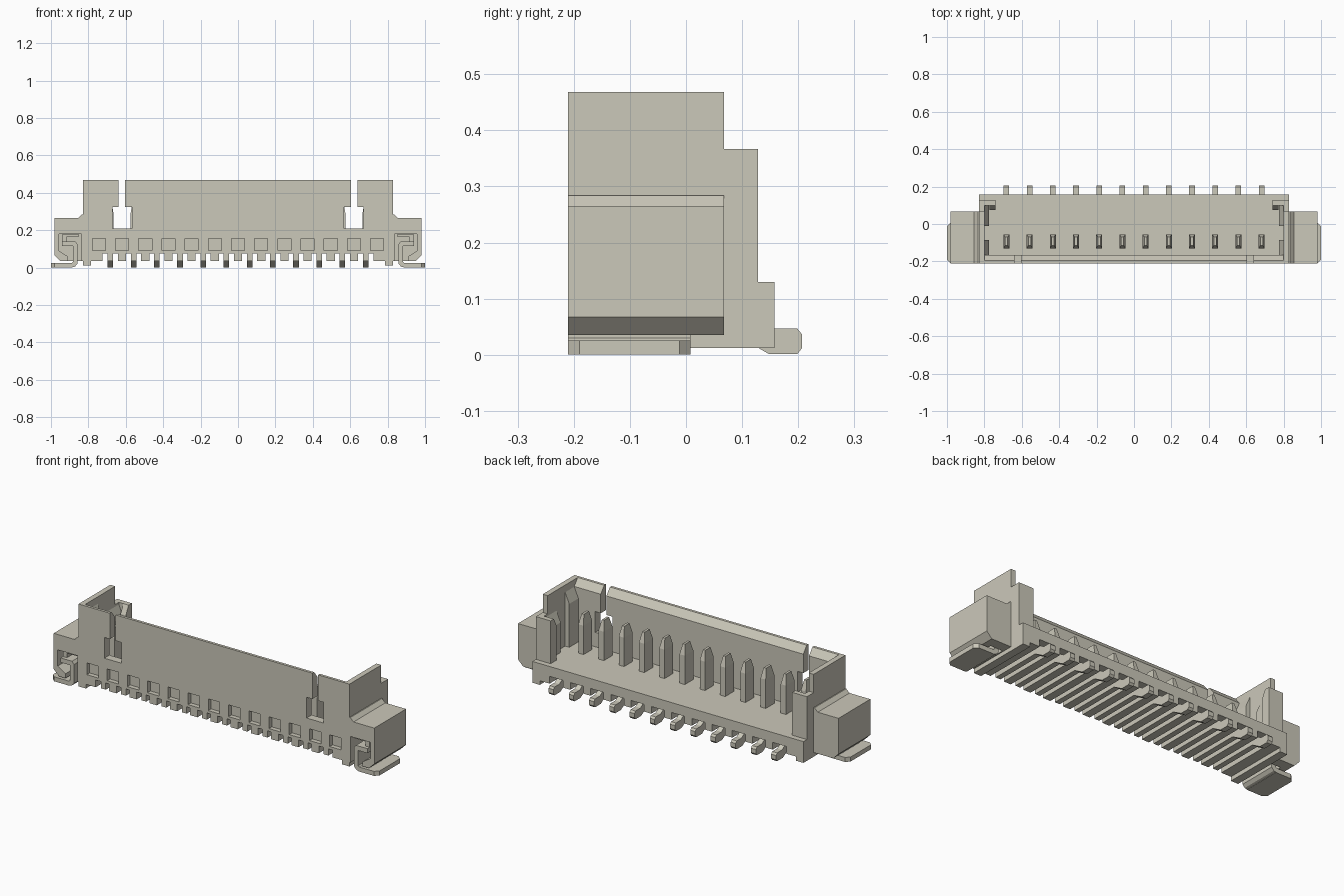
import bpy, bmesh
from mathutils import Vector

cube = bpy.data.objects.get("Cube")
if cube:
    bpy.data.objects.remove(cube, do_unlink=True)

mat = bpy.data.materials.new("warm_beige")
mat.use_nodes = True
COLOUR = (0.60, 0.58, 0.49, 1)
mat.diffuse_color = COLOUR
mat.node_tree.nodes["Principled BSDF"].inputs["Base Color"].default_value = COLOUR


def finish(bm, name):
    bmesh.ops.recalc_face_normals(bm, faces=bm.faces)
    mesh = bpy.data.meshes.new(name)
    bm.to_mesh(mesh)
    bm.free()
    mesh.materials.append(mat)
    obj = bpy.data.objects.new(name, mesh)
    bpy.context.collection.objects.link(obj)
    return obj


def prism(name, axis, pts, a, b):
    """Extrude a 2D outline along x (outline y,z), y (x,z) or z (x,y)."""
    place = {"x": lambda p, t: (t, p[0], p[1]),
             "y": lambda p, t: (p[0], t, p[1]),
             "z": lambda p, t: (p[0], p[1], t)}[axis]
    bm = bmesh.new()
    face = bm.faces.new([bm.verts.new(place(p, a)) for p in pts])
    ext = bmesh.ops.extrude_face_region(bm, geom=[face])
    move = Vector(place((0, 0), b - a))
    bmesh.ops.translate(bm, vec=move, verts=[v for v in ext["geom"] if isinstance(v, bmesh.types.BMVert)])
    return finish(bm, name)


def box(name, x, y, z):
    return prism(name, "z", [(x[0], y[0]), (x[1], y[0]), (x[1], y[1]), (x[0], y[1])], *z)


def cut(target, cutter):
    mod = target.modifiers.new("cut", "BOOLEAN")
    mod.operation = "DIFFERENCE"
    mod.solver = "EXACT"
    mod.object = cutter
    cutter.hide_render = True
    cutter.hide_set(True)
    cutter.display_type = "WIRE"


def mirrored(s, pts):
    return [(s * x, v) for x, v in pts]


def span(s, a, b):
    return (s * a, s * b) if s > 0 else (s * b, s * a)


PITCH, COUNT = 0.124, 12
FRONT, INNER = -0.21, -0.165
pins = [(i - (COUNT - 1) / 2) * PITCH for i in range(COUNT)]
gaps = [(i - COUNT / 2) * PITCH for i in range(COUNT + 1)]

# Front wall with a chamfered inner top edge
wall = prism("front_wall", "x", [(FRONT, 0.075), (INNER, 0.075), (INNER, 0.43), (-0.195, 0.468), (FRONT, 0.468)],
             -0.83, 0.83)
for s in (-1, 1):
    cut(wall, prism("slot_cutter", "y", mirrored(s, [
        (0.567, 0.21), (0.672, 0.21), (0.672, 0.325), (0.638, 0.325),
        (0.638, 0.6), (0.603, 0.6), (0.603, 0.325), (0.567, 0.325)]), -0.3, -0.1))
for x in gaps:
    cut(wall, box("pocket_cutter", (x - 0.035, x + 0.035), (-0.3, -0.185), (0.09, 0.155)))

# Floor with ribs underneath
box("floor", (-0.83, 0.83), (INNER, 0.158), (0.075, 0.13))
for x in gaps[1:-1]:
    box("floor_rib", (x - 0.022, x + 0.022), (FRONT, 0.158), (0.035, 0.075))

# Contacts: soldering lead below and tapered blade above
for x in pins:
    prism("contact_lead", "x", [
        (-0.205, 0.035), (0.09, 0.035), (0.148, 0.001), (0.198, 0.001), (0.207, 0.012),
        (0.207, 0.036), (0.198, 0.047), (0.155, 0.047), (0.11, 0.076), (-0.205, 0.076)],
        x - 0.015, x + 0.015)
    bm = bmesh.new()
    rings = []
    for z, hx, y0, y1 in ((0.12, 0.016, -0.13, -0.055), (0.29, 0.016, -0.13, -0.055), (0.345, 0.007, -0.115, -0.07)):
        rings.append([bm.verts.new((x + a * hx, y, z)) for a, y in ((-1, y0), (1, y0), (1, y1), (-1, y1))])
    for low, high in zip(rings, rings[1:]):
        for i in range(4):
            j = (i + 1) % 4
            bm.faces.new((low[i], low[j], high[j], high[i]))
    bm.faces.new(rings[0])
    bm.faces.new(rings[-1])
    finish(bm, "contact_blade")

for s, side in ((1, "left"), (-1, "right")):
    # End wall, stepped down at the back
    prism(side + "_end_wall", "x", [
        (FRONT, 0.012), (0.158, 0.012), (0.158, 0.13), (0.128, 0.13), (0.128, 0.367),
        (0.068, 0.367), (0.068, 0.468), (FRONT, 0.468)], *span(s, 0.80, 0.83))
    box(side + "_end_foot", span(s, 0.785, 0.80), (FRONT, 0.158), (0.012, 0.13))
    box(side + "_end_rib", span(s, 0.725, 0.80), (FRONT, 0.158), (0.035, 0.075))

    # Back return lip with its small hook
    box(side + "_return_lip", span(s, 0.74, 0.81), (0.10, 0.128), (0.13, 0.367))
    prism(side + "_lip_hook", "x", [(0.075, 0.13), (0.10, 0.13), (0.10, 0.367), (0.075, 0.32)],
          *span(s, 0.74, 0.772))

    # Inner guide ribs with sloping tops
    for y in ((-0.17, -0.085), (-0.01, 0.10)):
        top = 0.44 if y[0] < -0.1 else 0.367
        prism(side + "_guide_rib", "y", mirrored(s, [
            (0.805, 0.13), (0.775, 0.13), (0.775, top - 0.07), (0.805, top)]), *y)

    # Mounting ear, open at the front for the solder tab
    ear = prism(side + "_ear", "y", mirrored(s, [
        (0.825, 0.035), (0.95, 0.035), (0.982, 0.067), (0.982, 0.265),
        (0.855, 0.265), (0.835, 0.284), (0.825, 0.284)]), FRONT, 0.068)
    cut(ear, prism(side + "_ear_cutter", "y", mirrored(s, [
        (0.836, 0), (0.91, 0), (0.91, 0.06), (0.958, 0.09), (0.958, 0.18), (0.836, 0.18)]), -0.3, 0.012))

    # Solder tab: bent strip with a clipped flat foot
    prism(side + "_tab_foot", "z", mirrored(s, [
        (0.885, FRONT), (0.98, FRONT), (1.0, -0.19), (1.0, -0.012), (0.98, 0.008), (0.885, 0.008)]), 0, 0.025)
    prism(side + "_tab_strip", "y", mirrored(s, [
        (0.89, 0), (0.872, 0.005), (0.858, 0.02), (0.858, 0.125), (0.87, 0.14), (0.94, 0.14),
        (0.94, 0.115), (0.883, 0.115), (0.883, 0.03), (0.89, 0.025)]), FRONT, 0.008)
    prism(side + "_tab_tip", "y", mirrored(s, [
        (0.94, 0.14), (0.915, 0.14), (0.915, 0.165), (0.85, 0.165), (0.85, 0.178), (0.94, 0.178)]), -0.19, 0.008)
